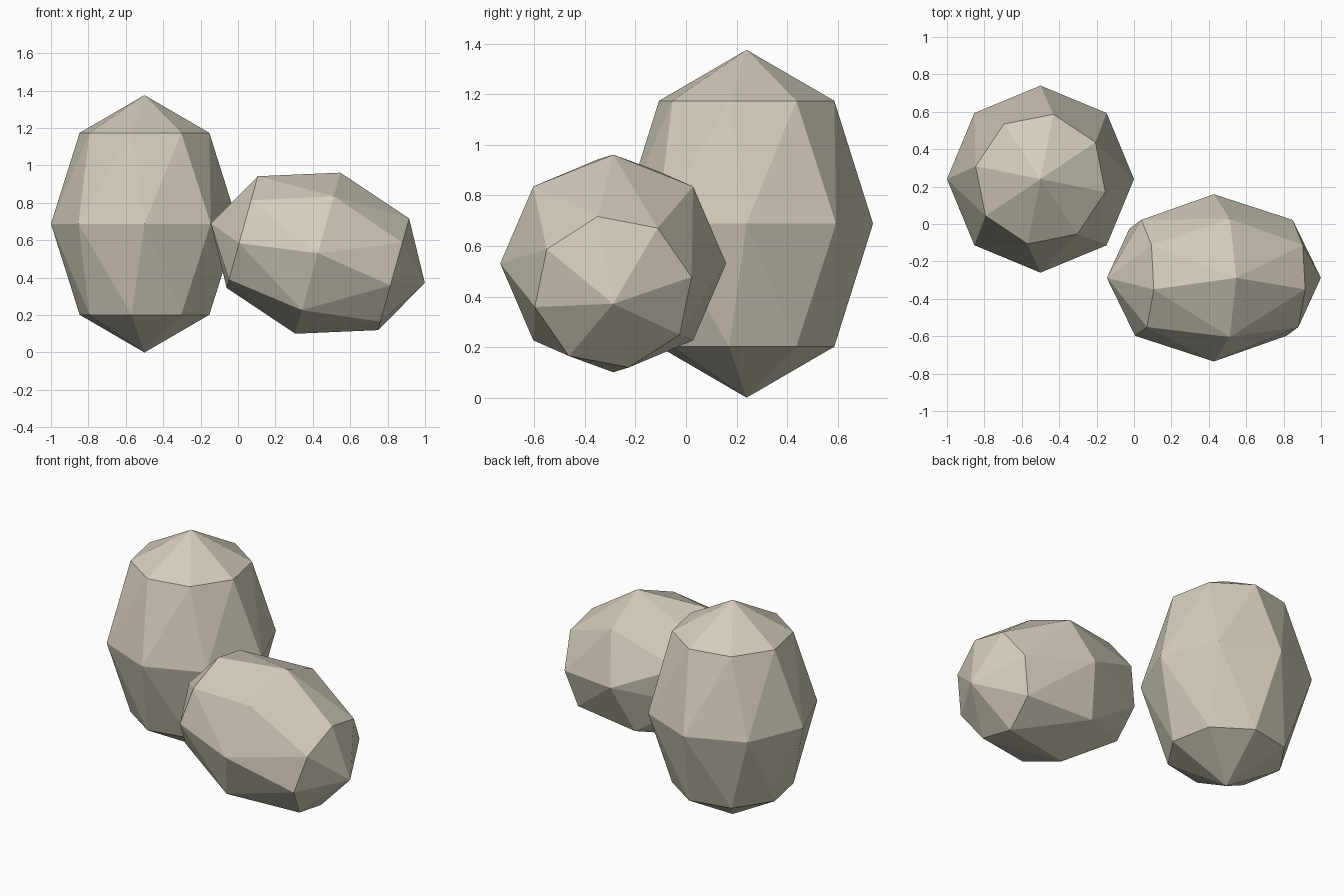
import bpy, bmesh
from math import cos, sin, pi, radians
from mathutils import Vector

cube = bpy.data.objects.get("Cube")
if cube:
    bpy.data.objects.remove(cube, do_unlink=True)

SIDES = 8
TWIST = -pi / 16  # upper and lower rings are turned against the equator

stone = bpy.data.materials.new("pale_stone")
stone.use_nodes = True
stone.diffuse_color = (0.66, 0.61, 0.50, 1)
stone.node_tree.nodes["Principled BSDF"].inputs["Base Color"].default_value = (0.66, 0.61, 0.50, 1)


def pebble(name, centre, radius, half_length, tilt):
    """Faceted egg: two poles and three rings wrapped in a convex skin."""
    bm = bmesh.new()
    for latitude in (-pi / 4, 0, pi / 4):
        turn = TWIST if latitude else 0
        for i in range(SIDES):
            a = 2 * pi * i / SIDES + turn
            r = radius * cos(latitude)
            bm.verts.new((r * cos(a), r * sin(a), half_length * sin(latitude)))
    for end in (-1, 1):
        bm.verts.new((0, 0, end * half_length))
    bmesh.ops.convex_hull(bm, input=bm.verts[:])
    bmesh.ops.recalc_face_normals(bm, faces=bm.faces[:])
    mesh = bpy.data.meshes.new(name)
    bm.to_mesh(mesh)
    bm.free()
    mesh.materials.append(stone)
    obj = bpy.data.objects.new(name, mesh)
    obj.location = Vector(centre)
    obj.rotation_euler = (0, tilt, 0)
    bpy.context.collection.objects.link(obj)
    return obj


# Upright stone
pebble("upright_stone", (-0.5, 0.24, 0.688), 0.5, 0.688, 0)
# Leaning stone, lying almost flat
pebble("leaning_stone", (0.427, -0.288, 0.531), 0.447, 0.594, radians(-74.4))
